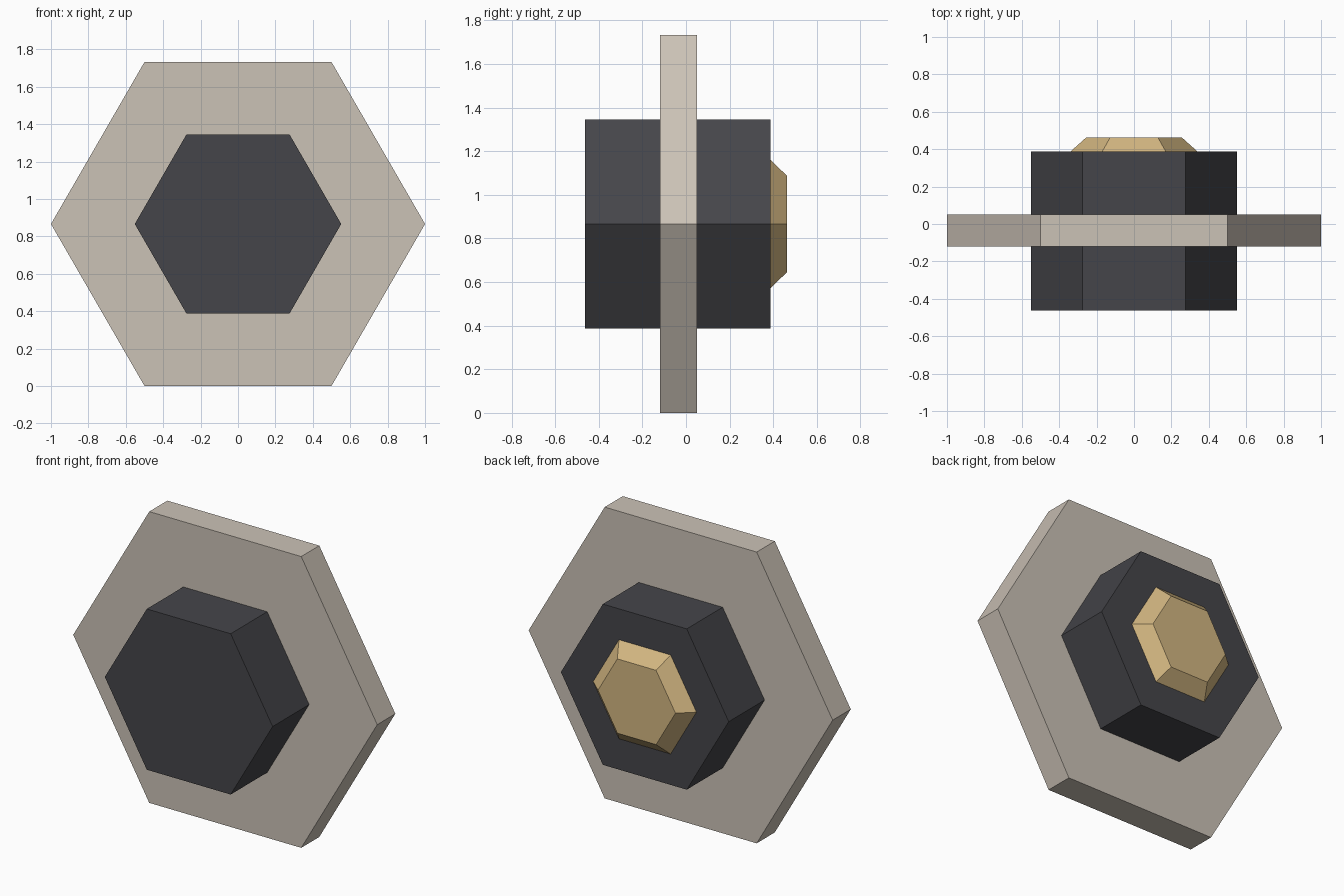
import bpy
import bmesh
from math import cos, sin, pi

cube = bpy.data.objects.get("Cube")
if cube:
    bpy.data.objects.remove(cube, do_unlink=True)

SIDES = 6
CENTER_Z = sin(pi / 3)


def material(name, color):
    mat = bpy.data.materials.new(name)
    mat.use_nodes = True
    mat.diffuse_color = (*color, 1)
    mat.node_tree.nodes["Principled BSDF"].inputs["Base Color"].default_value = (*color, 1)
    return mat


def hex_prism(name, mat, front, back):
    """Hexagonal solid along y; front and back are (y, radius)."""
    bm = bmesh.new()
    rings = []
    for y, radius in (front, back):
        angles = [2 * pi * i / SIDES for i in range(SIDES)]
        rings.append([bm.verts.new((radius * cos(a), y, CENTER_Z + radius * sin(a)))
                      for a in angles])
    for ring in rings:
        bm.faces.new(ring)
    for i in range(SIDES):
        j = (i + 1) % SIDES
        bm.faces.new((rings[0][i], rings[0][j], rings[1][j], rings[1][i]))
    bmesh.ops.recalc_face_normals(bm, faces=bm.faces)
    mesh = bpy.data.meshes.new(name)
    bm.to_mesh(mesh)
    bm.free()
    mesh.materials.append(mat)
    obj = bpy.data.objects.new(name, mesh)
    bpy.context.collection.objects.link(obj)
    return obj


stone = material("pale stone", (0.60, 0.54, 0.47))
charcoal = material("charcoal", (0.06, 0.06, 0.068))
gold = material("pale gold", (0.65, 0.47, 0.22))

# Wide flange, thick hub passing through it, tapered cap on the back
hex_prism("flange_plate", stone, (-0.12, 1.0), (0.05, 1.0))
hex_prism("hub", charcoal, (-0.463, 0.552), (0.387, 0.552))
hex_prism("back_cap", gold, (0.387, 0.34), (0.463, 0.255))
